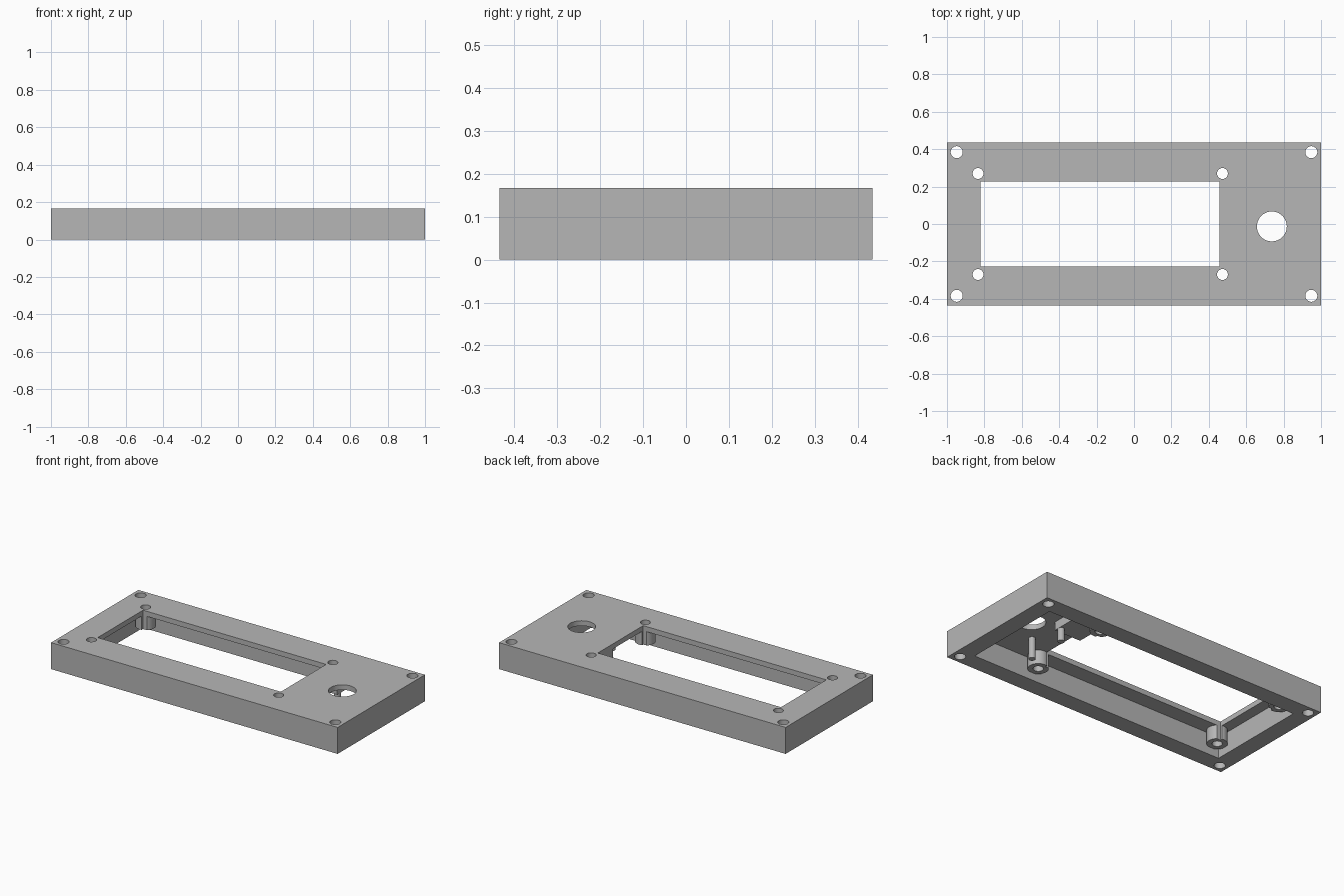
import bpy

cube = bpy.data.objects.get("Cube")
if cube:
    bpy.data.objects.remove(cube, do_unlink=True)

grey = bpy.data.materials.new("plain grey")
grey.use_nodes = True
grey.diffuse_color = (0.47, 0.47, 0.47, 1)
grey.node_tree.nodes["Principled BSDF"].inputs["Base Color"].default_value = (0.47, 0.47, 0.47, 1)

TOP = 0.167       # overall height
CEILING = 0.135   # underside of the face plate


def box(name, x, y, z):
    """Box from three (low, high) ranges."""
    centre = [(a + b) / 2 for a, b in (x, y, z)]
    bpy.ops.mesh.primitive_cube_add(size=1, location=centre)
    ob = bpy.context.object
    ob.name = name
    ob.scale = [b - a for a, b in (x, y, z)]
    bpy.ops.object.transform_apply(location=True, rotation=False, scale=True)
    ob.data.materials.append(grey)
    return ob


def rod(name, x, y, r, z0, z1):
    bpy.ops.mesh.primitive_cylinder_add(vertices=40, radius=r, depth=z1 - z0,
                                        location=(x, y, (z0 + z1) / 2))
    ob = bpy.context.object
    ob.name = name
    bpy.ops.object.transform_apply(location=True, rotation=False, scale=False)
    ob.data.materials.append(grey)
    return ob


def combine(target, tool, operation):
    """Apply one boolean and drop the tool."""
    mod = target.modifiers.new(operation, "BOOLEAN")
    mod.operation = operation
    mod.solver = "EXACT"
    mod.object = tool
    bpy.context.view_layer.objects.active = target
    bpy.ops.object.modifier_apply(modifier=mod.name)
    bpy.data.objects.remove(tool, do_unlink=True)


# Shell, open underneath
panel = box("bezel_housing", (-1, 1), (-0.435, 0.435), (0, TOP))
combine(panel, box("cavity", (-0.89, 0.89), (-0.325, 0.325), (-0.1, CEILING)), "DIFFERENCE")

# Thicker pad beside the knob hole
combine(panel, box("pad", (0.45, 0.64), (0.075, 0.35), (0.082, 0.15)), "UNION")

# Screw standoffs and locating pins under the plate
standoffs = [(x, y) for x in (-0.834, 0.473) for y in (-0.27, 0.27)]
for x, y in standoffs:
    combine(panel, rod("standoff", x, y, 0.059, 0.048, 0.15), "UNION")
for y in (-0.148, 0.105):
    combine(panel, rod("pin", 0.62, y, 0.02, 0.002, 0.15), "UNION")

# Display window, which also notches the standoffs
combine(panel, box("window", (-0.821, 0.457), (-0.226, 0.226), (-0.1, 0.3)), "DIFFERENCE")

# Through holes: standoffs, corner bolts, knob
holes = [(x, y, 0.029) for x, y in standoffs]
holes += [(x, y, 0.032) for x in (-0.948, 0.948) for y in (-0.384, 0.384)]
holes.append((0.737, -0.013, 0.08))
for x, y, r in holes:
    combine(panel, rod("hole", x, y, r, -0.1, 0.3), "DIFFERENCE")

# One colour throughout, rounded holes with sharp edges
panel.data.materials.clear()
panel.data.materials.append(grey)
bpy.ops.object.select_all(action="DESELECT")
panel.select_set(True)
bpy.context.view_layer.objects.active = panel
bpy.ops.object.shade_smooth_by_angle()
